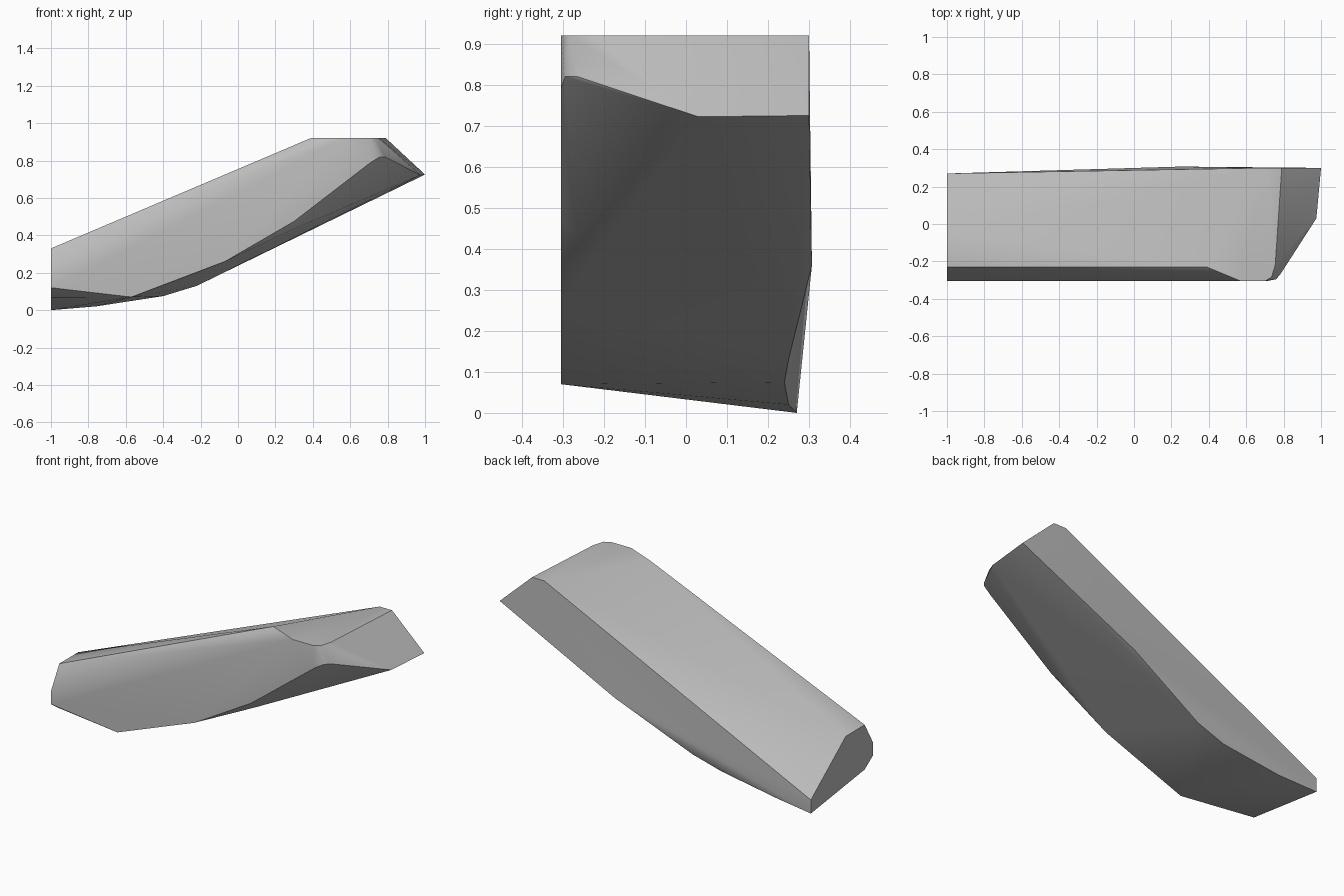
import bpy
import bmesh
from math import radians
from mathutils import Vector

cube = bpy.data.objects.get("Cube")
if cube:
    bpy.data.objects.remove(cube, do_unlink=True)

# One grey stone material
grey = bpy.data.materials.new("stone_grey")
grey.use_nodes = True
colour = (0.5, 0.5, 0.5, 1)
grey.diffuse_color = colour
grey.node_tree.nodes["Principled BSDF"].inputs["Base Color"].default_value = colour

FRONT, BACK, TOP = -0.305, 0.30, 0.92

# Cut low end, a seven-sided outline in (y, z)
low_end = [(-1, y, z) for y, z in (
    (0.27, 0), (0.27, 0.08), (-0.055, 0.33), (-0.23, 0.33),
    (FRONT, 0.20), (FRONT, 0.12), (-0.23, 0.068))]

# Flat front side, outline in (x, z)
front_side = [(x, FRONT, z) for x, z in (
    (-0.57, 0.07), (-0.07, 0.26), (0.3, 0.475), (0.71, 0.79))]

# Level crest, outline in (x, y)
crest = [(x, y, TOP) for x, y in (
    (0.39, -0.23), (0.57, FRONT), (0.70, FRONT), (0.735, -0.285),
    (0.755, -0.22), (0.79, BACK), (0.71, BACK))]

# Pointed high end with its rounded front corner
high_end = [(1, BACK, 0.725), (0.975, 0.03, 0.722),
            (0.785, -0.265, 0.82), (0.76, -0.295, 0.82)]

# Curved underside and slightly bulging back
underside = [(-0.76, 0.25, 0.02), (-0.4, 0.24, 0.075), (-0.22, 0.25, 0.13),
             (0.05, 0.28, 0.265), (0.25, 0.307, 0.36), (0.3, -0.265, 0.435)]

# The faceted block is the hull of its outlines
bm = bmesh.new()
for point in low_end + front_side + crest + high_end + underside:
    bm.verts.new(Vector(point))
hull = bmesh.ops.convex_hull(bm, input=bm.verts)
loose = {v for v in hull["geom_interior"] + hull["geom_unused"]
         if isinstance(v, bmesh.types.BMVert)}
bmesh.ops.delete(bm, geom=list(loose), context="VERTS")
bmesh.ops.dissolve_limit(bm, angle_limit=radians(1), verts=bm.verts, edges=bm.edges)
bmesh.ops.recalc_face_normals(bm, faces=bm.faces)

mesh = bpy.data.meshes.new("stone_block")
bm.to_mesh(mesh)
bm.free()
mesh.materials.append(grey)
block = bpy.data.objects.new("stone_block", mesh)
bpy.context.collection.objects.link(block)

# Soft ridges, crisp cut edges
bpy.context.view_layer.objects.active = block
block.select_set(True)
bpy.ops.object.shade_smooth_by_angle(angle=radians(38))
